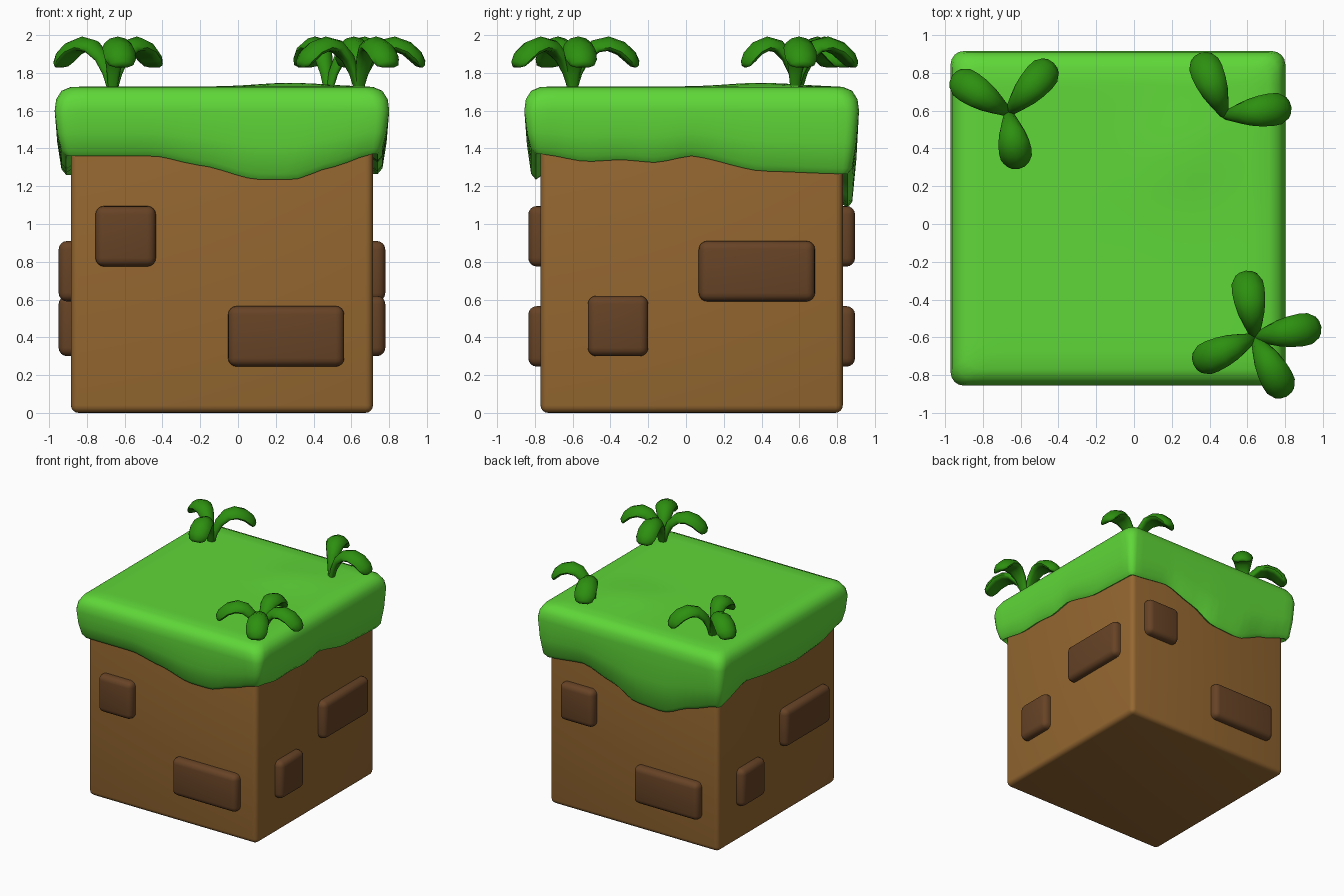
import bpy, bmesh, math
from mathutils import Vector, Matrix

cube = bpy.data.objects.get("Cube")
if cube:
    bpy.data.objects.remove(cube)

CENTRE = Vector((-0.085, 0.03, 0))
HALF = 0.8
TOP = 1.728


def material(name, rgb):
    m = bpy.data.materials.new(name)
    m.use_nodes = True
    m.diffuse_color = (*rgb, 1)
    m.node_tree.nodes["Principled BSDF"].inputs["Base Color"].default_value = (*rgb, 1)
    return m


GRASS = material("bright_green", (0.115, 0.68, 0.04))
LEAF = material("leaf_green", (0.026, 0.28, 0.005))
SOIL = material("soil_brown", (0.30, 0.136, 0.03))
STONE = material("dark_brown", (0.135, 0.056, 0.019))


def finish(bm, name, mat, angle=50):
    bmesh.ops.recalc_face_normals(bm, faces=bm.faces)
    mesh = bpy.data.meshes.new(name)
    bm.to_mesh(mesh)
    bm.free()
    mesh.materials.append(mat)
    ob = bpy.data.objects.new(name, mesh)
    bpy.context.collection.objects.link(ob)
    bpy.ops.object.select_all(action="DESELECT")
    ob.select_set(True)
    bpy.context.view_layer.objects.active = ob
    bpy.ops.object.shade_smooth_by_angle(angle=math.radians(angle))
    return ob


def rounded_box(name, size, matrix, mat, radius):
    bm = bmesh.new()
    bmesh.ops.create_cube(bm, size=1)
    bmesh.ops.scale(bm, vec=size, verts=bm.verts)
    bmesh.ops.bevel(bm, geom=bm.edges[:], offset=radius, segments=4,
                    profile=0.5, affect="EDGES")
    bm.transform(matrix)
    return finish(bm, name, mat)


def bridge(bm, a, b):
    n = len(a)
    for i in range(n):
        bm.faces.new((a[i], a[(i + 1) % n], b[(i + 1) % n], b[i]))


# Soil block
rounded_box("soil_block", (1.6, 1.6, 1.6),
            Matrix.Translation(CENTRE + Vector((0, 0, 0.8))), SOIL, 0.04)

# Stones: a square and a slab on each wall, sunk into the soil
WALLS = ["front", "left", "back", "right"]
for k, wall in enumerate(WALLS):
    turn = Matrix.Translation(CENTRE) @ Matrix.Rotation(k * math.pi / 2, 4, "Z")
    if k % 2 == 0:
        stones = [("square", -0.51, 0.935, 0.32), ("slab", 0.34, 0.405, 0.615)]
    else:
        stones = [("square", -0.39, 0.46, 0.32), ("slab", 0.345, 0.75, 0.615)]
    for kind, u, z, width in stones:
        place = turn @ Matrix.Translation((u, -HALF, z))
        rounded_box(f"{wall}_{kind}_stone", (width, 0.13, 0.32), place, STONE, 0.045)

# Grass cover: hem height along each wall as (position, height)
HEM = [
    [(-1, 1.36), (-.45, 1.36), (-.14, 1.31), (.23, 1.235), (.48, 1.235), (.73, 1.30), (1, 1.37)],
    [(-1, 1.37), (-.7, 1.33), (-.47, 1.34), (-.24, 1.325), (0, 1.36), (.46, 1.28), (1, 1.265)],
    [(-1, 1.265), (-.57, 1.30), (-.23, 1.21), (.04, 1.10), (.38, 1.085), (.72, 1.19), (1, 1.26)],
    [(-1, 1.26), (-.59, 1.35), (-.15, 1.30), (.29, 1.27), (.66, 1.29), (1, 1.36)],
]


def hem_height(k, u):
    pts = HEM[k]
    for (u0, z0), (u1, z1) in zip(pts, pts[1:]):
        if u <= u1:
            t = (u - u0) / (u1 - u0)
            t = 0.5 * t + 0.5 * t * t * (3 - 2 * t)
            return z0 + (z1 - z0) * t
    return pts[-1][1]


def top_height(p):
    d2 = (p.x - 0.28) ** 2 + (p.y - 0.4) ** 2
    return TOP + 0.02 * math.exp(-d2 / 0.06)


def outline(half, radius):
    """Rounded square as (point, hem height) pairs, anticlockwise."""
    result = []
    core = half - radius
    for k in range(4):
        rot = Matrix.Rotation(k * math.pi / 2, 3, "Z")
        local = [(u / 12, u / 12 * core, -half) for u in range(-12, 13)]
        for i in (1, 2, 3):
            a = i * math.pi / 8
            local.append((1, core + radius * math.sin(a), -core - radius * math.cos(a)))
        for u, x, y in local:
            result.append((CENTRE + rot @ Vector((x, y, 0)), hem_height(k, u)))
    return result


# Ring: half width, corner radius, share of the way from hem to crown, lift
RINGS = [(.78, .02, 0, .03), (.825, .03, 0, 0), (.85, .05, 0, .03), (.872, .06, .5, 0),
         (.886, .07, 1, 0), (.878, .08, 1, .06), (.85, .08, 1, .105), (.8, .08, 1, .126)]
bm = bmesh.new()
previous = None
for half, radius, share, lift in RINGS:
    ring = []
    for p, hem in outline(half, radius):
        z = hem + (TOP - 0.128 - hem) * share + lift
        ring.append(bm.verts.new((p.x, p.y, z)))
    if previous:
        bridge(bm, previous, ring)
    previous = ring
for half in (.7, .6, .5, .4, .3, .2, .1):
    ring = [bm.verts.new((p.x, p.y, top_height(p))) for p, h in outline(half, half * 0.1)]
    bridge(bm, previous, ring)
    previous = ring
bm.faces.new(previous)
finish(bm, "grass_cover", GRASS, 60)

# Leaf stations: reach, height, half width, half thickness
LEAF_PATH = [(.0, 1.70, .022, .02), (.025, 1.80, .035, .025), (.06, 1.88, .05, .032),
             (.12, 1.94, .07, .036), (.19, 1.955, .082, .038), (.26, 1.93, .087, .038),
             (.31, 1.885, .083, .036), (.335, 1.85, .066, .026), (.345, 1.835, .035, .012)]


def add_leaf(bm, base, angle, length):
    out = Vector((math.cos(angle), math.sin(angle), 0))
    side = Vector((-out.y, out.x, 0))
    pts = [base + out * r * length + Vector((0, 0, z)) for r, z, w, t in LEAF_PATH]
    previous = None
    for i, (r, z, w, t) in enumerate(LEAF_PATH):
        along = (pts[min(i + 1, len(pts) - 1)] - pts[max(i - 1, 0)]).normalized()
        normal = along.cross(side)
        ring = []
        for s in range(12):
            a = s * math.pi / 6
            droop = -0.25 * w * math.cos(a) ** 2
            ring.append(bm.verts.new(pts[i] + side * w * math.cos(a)
                                     + normal * (t * math.sin(a) + droop)))
        if previous:
            bridge(bm, previous, ring)
        else:
            bm.faces.new(ring)
        previous = ring
    bm.faces.new(previous)


# Plants: base point, then leaf directions in degrees with relative length
PLANTS = {
    "back_right_plant": ((-.665, .59), [(147, 1), (48, 1), (-80, .84)]),
    "back_left_plant": ((.48, .575), [(112, 1), (7, 1)]),
    "front_left_plant": ((.64, -.6), [(98, 1), (9, 1), (204, 1), (-62, 1)]),
}
for name, ((x, y), leaves) in PLANTS.items():
    bm = bmesh.new()
    for degrees, length in leaves:
        add_leaf(bm, Vector((x, y, 0)), math.radians(degrees), length)
    finish(bm, name, LEAF, 60)
